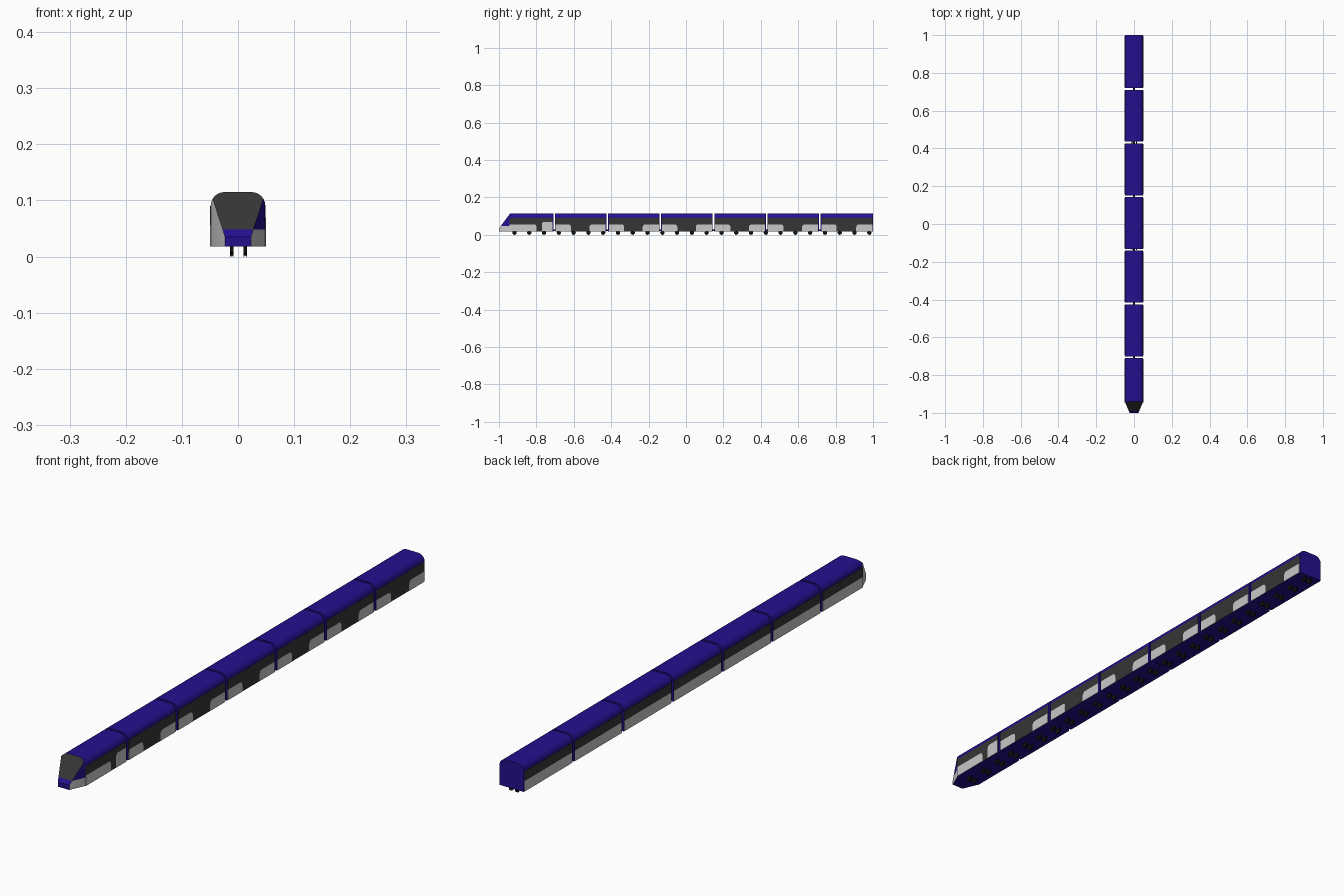
import bpy, bmesh, math
from mathutils import Vector

if "Cube" in bpy.data.objects:
    bpy.data.objects.remove(bpy.data.objects["Cube"])


def mat(name, c):
    m = bpy.data.materials.new(name)
    m.diffuse_color = (*c, 1)
    m.use_nodes = True
    m.node_tree.nodes["Principled BSDF"].inputs["Base Color"].default_value = m.diffuse_color
    return m


BLUE = mat("deep_blue", (0.017, 0.005, 0.27))
DARK = mat("dark_grey", (0.036, 0.036, 0.036))
LIGHT = mat("light_grey", (0.58, 0.58, 0.58))
BLACK = mat("wheel_black", (0.004, 0.004, 0.004))

HW, Z0, ZS, ZT = 0.0488, 0.018, 0.09, 0.115   # half width, floor, shoulder, roof
PITCH, GAP = 0.284, 0.009


def finish(bm, name, mats):
    bmesh.ops.recalc_face_normals(bm, faces=bm.faces[:])
    me = bpy.data.meshes.new(name)
    bm.to_mesh(me)
    bm.free()
    for m in mats:
        me.materials.append(m)
    ob = bpy.data.objects.new(name, me)
    bpy.context.collection.objects.link(ob)
    return ob


def prism(bm, pts, offset):
    """Extrude a closed 3D outline by an offset vector."""
    f = bm.faces.new([bm.verts.new(p) for p in pts])
    r = bmesh.ops.extrude_face_region(bm, geom=[f])
    bmesh.ops.translate(bm, vec=Vector(offset),
                        verts=[v for v in r["geom"] if isinstance(v, bmesh.types.BMVert)])


def section(y):
    """Car cross-section with rounded roof shoulders."""
    r = ZT - ZS
    right = [(HW, Z0)] + [(HW - r + r * math.cos(a), ZS + r * math.sin(a))
                          for a in [math.pi / 2 * i / 6 for i in range(7)]]
    return [(x, y, z) for x, z in right + [(-x, z) for x, z in reversed(right)]]


def plate(name, side, y0, y1, z0, z1, material, proud=0.001, r0=0, r1=0):
    """Thin painted panel on one side; r0 / r1 round the upper corners."""
    out = [(y0, z0), (y1, z0)]
    for cy, r, start in ((y1 - r1, r1, 0), (y0 + r0, r0, 90)):
        steps = 5 if r else 1
        for i in range(steps):
            a = math.radians(start + (90 * i / 4 if r else 0))
            out.append((cy + r * math.cos(a), z1 - r + r * math.sin(a)))
    bm = bmesh.new()
    x = side * (HW - 0.0004)
    prism(bm, [(x, y, z) for y, z in out], (side * (proud + 0.0004), 0, 0))
    return finish(bm, name, [material])


def cut(bm, co, no, clear):
    """Slice the mesh by a plane, optionally removing and capping the outer part."""
    r = bmesh.ops.bisect_plane(bm, geom=bm.verts[:] + bm.edges[:] + bm.faces[:],
                               plane_co=co, plane_no=no, clear_outer=clear)
    if clear:
        edges = [e for e in r["geom_cut"] if isinstance(e, bmesh.types.BMEdge)]
        bmesh.ops.contextual_create(bm, geom=edges)


def smooth(ob):
    for p in ob.data.polygons:
        p.use_smooth = True
    bpy.ops.object.select_all(action="DESELECT")
    ob.select_set(True)
    bpy.context.view_layer.objects.active = ob
    bpy.ops.object.shade_smooth_by_angle(angle=math.radians(25))


# Leading car body with raked windscreen and tapered nose
end = -0.705 - GAP / 2
bm = bmesh.new()
prism(bm, section(-1.0), (0, end + 1.0, 0))
bmesh.ops.recalc_face_normals(bm, faces=bm.faces[:])
cut(bm, (0, -1.0, 0.035), (0, -0.08, 0.06), True)
for s in (1, -1):
    cut(bm, (s * 0.023, -1.0, 0), (s * 0.06, -0.026, 0), True)
cut(bm, (0, 0, 0.048), (0, 0, 1), False)
bmesh.ops.recalc_face_normals(bm, faces=bm.faces[:])
for f in bm.faces:
    n, z = f.normal, f.calc_center_median().z
    if n.y < -0.6 and n.z > 0.3 and z > 0.048:
        f.material_index = 1                      # windscreen
    elif n.y < -0.3 and abs(n.x) > 0.6 and (n.x < 0 or z < 0.048):
        f.material_index = 2                      # grey nose cheeks
smooth(finish(bm, "lead_car_body", [BLUE, DARK, LIGHT]))

# Leading car side panels
ys, ye = -0.944, end - 0.004
plate("lead_left_window_band", -1, ys, ye, 0.056, ZS, DARK)
plate("lead_left_lower_band", -1, ys, ye, Z0, 0.056, LIGHT)
plate("lead_right_dark_panel", 1, ys, ye, Z0, ZS, DARK, 0.0006)
plate("lead_right_front_patch", 1, ys, -0.80, Z0, 0.056, LIGHT, 0.0012, r1=0.012)
plate("lead_right_rear_patch", 1, -0.77, ye, Z0, 0.07, LIGHT, 0.0012, r0=0.012)

# Six trailing cars
for i in range(6):
    a = -0.705 + PITCH * i + GAP / 2
    b = 1.0 if i == 5 else -0.705 + PITCH * (i + 1) - GAP / 2
    tag = f"car_{i + 2}_"
    bm = bmesh.new()
    prism(bm, section(a), (0, b - a, 0))
    smooth(finish(bm, tag + "body", [BLUE]))
    p, q = a + 0.004, b - 0.004
    plate(tag + "left_window_band", -1, p, q, 0.056, ZS, DARK)
    plate(tag + "left_lower_band", -1, p, q, Z0, 0.056, LIGHT)
    plate(tag + "right_dark_panel", 1, p, q, Z0, ZS, DARK, 0.0006)
    plate(tag + "right_front_patch", 1, p, a + 0.086, Z0, 0.056, LIGHT, 0.0012, r1=0.014)
    plate(tag + "right_rear_patch", 1, b - 0.09, q, Z0, 0.056, LIGHT, 0.0012, r0=0.014)
    # coupler across the gap
    bm = bmesh.new()
    y = a - GAP - 0.002
    prism(bm, [(-0.005, y, 0.02), (0.005, y, 0.02), (0.005, y, 0.028), (-0.005, y, 0.028)],
          (0, GAP + 0.004, 0))
    finish(bm, tag + "coupler", [BLACK])

# Wheels: two rims and a hub on each side of every axle
R = 0.0115
for k in range(25):
    y = -0.917 + k * 1.897 / 24
    bm = bmesh.new()
    for cx in (-0.011, 0.013):
        for dx, w, r in ((-0.003, 0.002, R), (0.001, 0.002, R), (-0.001, 0.002, R * 0.8)):
            prism(bm, [(cx + dx, y + r * math.cos(t), R + r * math.sin(t))
                       for t in [math.tau * j / 16 for j in range(16)]], (w, 0, 0))
    finish(bm, f"axle_{k + 1}_wheels", [BLACK])
